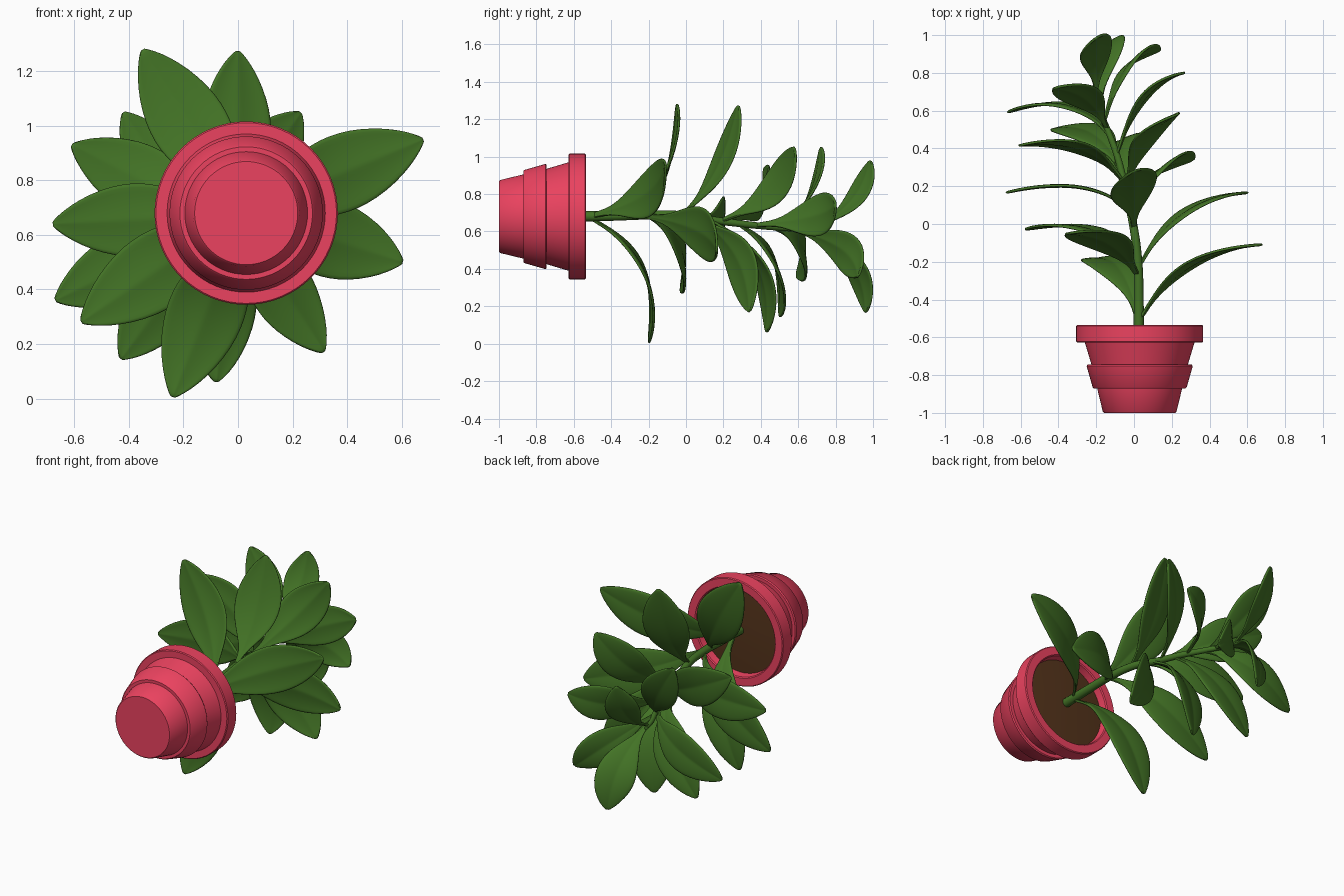
import bpy, bmesh, math
from mathutils import Vector

if "Cube" in bpy.data.objects:
    bpy.data.objects.remove(bpy.data.objects["Cube"])

PX, PZ = 0.03, 0.68          # pot axis runs along y through this x, z
Y = Vector((0, 1, 0))


def material(name, rgb):
    m = bpy.data.materials.new(name)
    m.diffuse_color = (*rgb, 1)
    m.use_nodes = True
    m.node_tree.nodes["Principled BSDF"].inputs["Base Color"].default_value = m.diffuse_color
    return m


red = material("pot_red", (0.83, 0.055, 0.115))
brown = material("soil_brown", (0.09, 0.034, 0.011))
green = material("leaf_green", (0.056, 0.172, 0.019))


def finish(bm, name, mat, angle=35):
    bmesh.ops.remove_doubles(bm, verts=bm.verts, dist=1e-5)
    bmesh.ops.recalc_face_normals(bm, faces=bm.faces)
    me = bpy.data.meshes.new(name)
    bm.to_mesh(me)
    bm.free()
    me.materials.append(mat)
    ob = bpy.data.objects.new(name, me)
    bpy.context.collection.objects.link(ob)
    bpy.ops.object.select_all(action='DESELECT')
    ob.select_set(True)
    bpy.context.view_layer.objects.active = ob
    bpy.ops.object.shade_smooth_by_angle(angle=math.radians(angle))
    return ob


def lathe(name, profile, mat, steps=64):
    bm = bmesh.new()
    vs = [bm.verts.new((PX + r, y, PZ)) for r, y in profile]
    es = [bm.edges.new(p) for p in zip(vs, vs[1:])]
    bmesh.ops.spin(bm, geom=vs + es, cent=(PX, 0, PZ), axis=Y,
                   angle=2 * math.pi, steps=steps)
    return finish(bm, name, mat)


# Tiered pot with thick rim and hollow inside
lathe("pot", [(0, -1), (0.189, -1), (0.195, -0.994), (0.225, -0.87),
              (0.243, -0.87), (0.249, -0.864), (0.281, -0.752), (0.276, -0.745),
              (0.255, -0.745), (0.29, -0.628), (0.331, -0.628), (0.336, -0.623),
              (0.336, -0.54), (0.331, -0.535), (0.283, -0.535), (0.277, -0.541),
              (0.265, -0.62), (0, -0.62)], red)
# Soil
lathe("soil", [(0, -0.575), (0.15, -0.577), (0.275, -0.585)], brown)

# Tapered, gently bent stem
PATH = [Vector(p) for p in [(0.025, -0.6, 0.68), (0.025, -0.4, 0.683),
                            (0.02, -0.2, 0.688), (-0.005, 0, 0.685),
                            (-0.04, 0.15, 0.66), (-0.08, 0.33, 0.637),
                            (-0.14, 0.5, 0.62), (-0.19, 0.62, 0.612),
                            (-0.21, 0.7, 0.608)]]


def stem_at(y):
    for a, b in zip(PATH, PATH[1:]):
        if y <= b.y:
            return a.lerp(b, (y - a.y) / (b.y - a.y))
    return PATH[-1]


cu = bpy.data.curves.new("stem", 'CURVE')
cu.dimensions = '3D'
cu.bevel_depth = 1
cu.bevel_resolution = 4
cu.resolution_u = 6
cu.use_fill_caps = True
sp = cu.splines.new('BEZIER')
sp.bezier_points.add(len(PATH) - 1)
for i, (bp, p) in enumerate(zip(sp.bezier_points, PATH)):
    bp.co = p
    bp.handle_left_type = bp.handle_right_type = 'AUTO'
    bp.radius = 0.028 - 0.002 * i
cu.materials.append(green)
bpy.context.collection.objects.link(bpy.data.objects.new("stem", cu))

# Half-width of a leaf along its length, petiole to tip
OUTLINE = [(0, 0.10), (0.12, 0.11), (0.22, 0.25), (0.33, 0.55), (0.45, 0.83),
           (0.55, 0.96), (0.64, 1), (0.74, 0.94), (0.84, 0.75), (0.92, 0.49),
           (0.97, 0.25), (1, 0.05)]


def leaf(name, base_y, tip, bow, roll):
    a, c = stem_at(base_y), Vector(tip)
    out = c - a
    half = min(0.145, 0.205 * out.length)
    b = a + Vector((out.x, 0, out.z)) * 0.3
    b.y = c.y + bow
    flat_side = Y.cross(out).normalized()
    rolled = (flat_side + Y * roll * flat_side.x).normalized()
    bm = bmesh.new()
    rows = []
    for t, w in OUTLINE:
        p = a * (1 - t) ** 2 + b * 2 * t * (1 - t) + c * t * t
        tangent = ((b - a) * (1 - t) + (c - b) * t).normalized()
        side = (rolled - tangent * rolled.dot(tangent)).normalized()
        n = tangent.cross(side)
        if n.dot(Y) < 0:
            n = -n
        # shallow fold along the midrib, edges rolling back
        rows.append([bm.verts.new(p + side * u * half * w
                                  + n * half * w * (0.22 * abs(u) - 0.2 * u * u))
                     for u in (-1, -0.8, -0.45, -0.12, 0, 0.12, 0.45, 0.8, 1)])
    for r, s in zip(rows, rows[1:]):
        for i in range(len(r) - 1):
            bm.faces.new((r[i], r[i + 1], s[i + 1], s[i]))
    ob = finish(bm, name, green, 60)
    sol = ob.modifiers.new("thickness", 'SOLIDIFY')
    sol.thickness = 0.014
    sol.offset = 0
    sub = ob.modifiers.new("smooth", 'SUBSURF')
    sub.levels = sub.render_levels = 1


# Leaves: attachment along stem, tip position, bow of the arch, roll
LEAVES = [
    (-0.52, (0.68, -0.11, 0.95), -0.03, 0.1),
    (-0.53, (-0.24, -0.2, 0.005), 0.09, 0.1),
    (-0.28, (-0.35, -0.05, 1.28), 0.0, 0.2),
    (-0.24, (0.605, 0.165, 0.5), -0.03, 0.1),
    (-0.21, (-0.575, -0.03, 0.28), 0.08, 0.0),
    (-0.03, (0.0, 0.28, 1.275), -0.08, 0.45),
    (0.05, (0.315, 0.34, 0.17), 0.0, 0.7),
    (0.07, (-0.68, 0.165, 0.64), 0.1, 0.0),
    (0.12, (-0.08, 0.43, 0.06), 0.06, 0.4),
    (0.18, (0.23, 0.58, 1.05), -0.07, 0.45),
    (0.22, (-0.61, 0.415, 0.93), 0.06, 0.3),
    (0.27, (-0.43, 0.5, 0.145), 0.05, 0.25),
    (0.36, (0.27, 0.8, 0.74), -0.05, 0.2),
    (0.46, (-0.67, 0.59, 0.36), 0.13, 0.1),
    (0.5, (-0.42, 0.72, 1.05), -0.01, 0.4),
    (0.54, (0.14, 0.92, 0.36), 0.0, 0.9),
    (0.6, (-0.12, 0.96, 0.165), 0.02, 0.55),
    (0.66, (-0.2, 0.985, 0.98), -0.04, 0.7),
]
for i, spec in enumerate(LEAVES):
    leaf(f"leaf_{i + 1:02d}", *spec)
